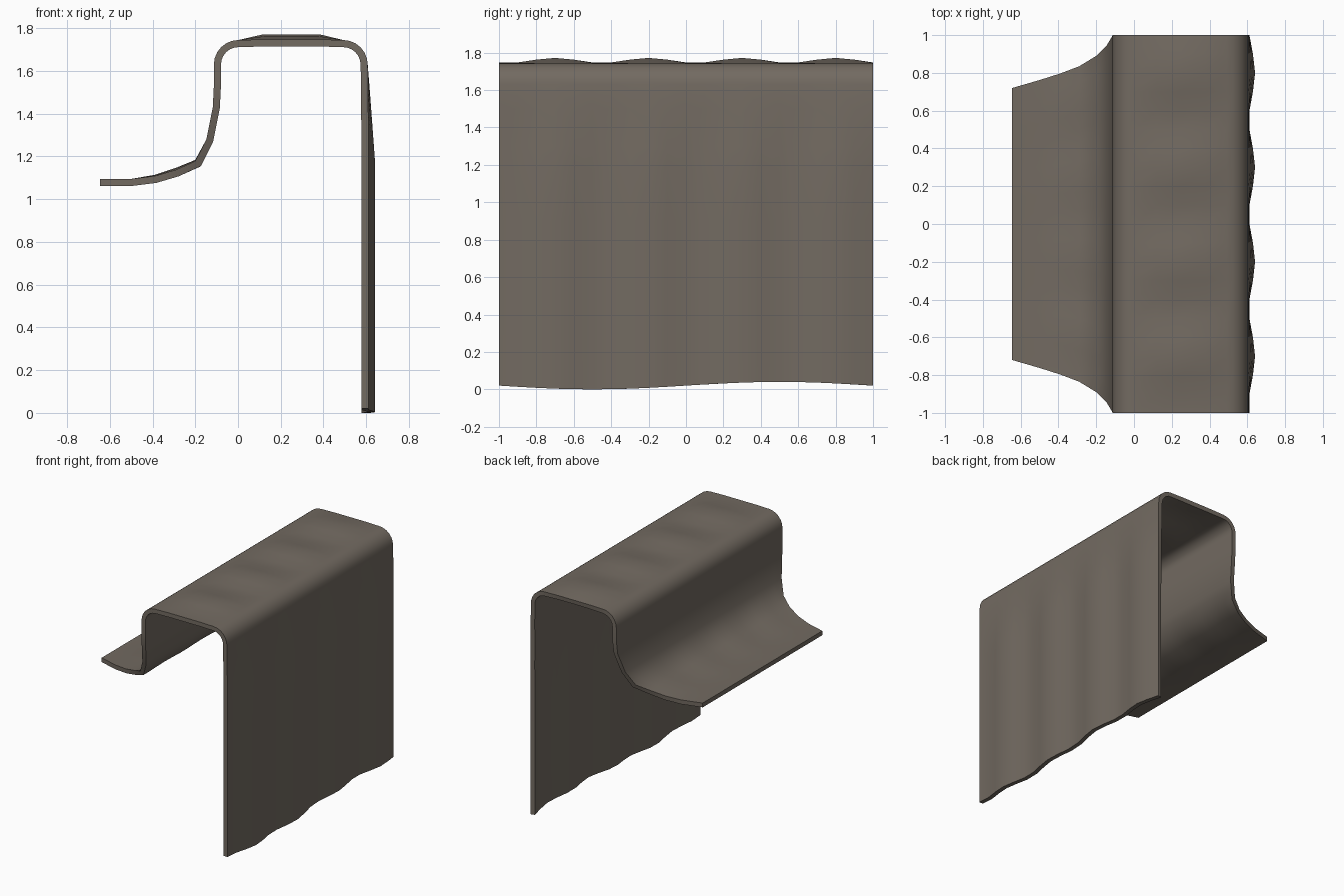
import bpy, bmesh, math

if "Cube" in bpy.data.objects:
    bpy.data.objects.remove(bpy.data.objects["Cube"])

# Outer profile: x, z, half-length in y, ripple height in x, ripple height in z
profile = [
    (-0.645, 1.095, 0.72, 0, 0),
    (-0.50, 1.095, 0.762, 0, 0),
    (-0.39, 1.108, 0.797, 0, 0.006),
    (-0.29, 1.137, 0.835, 0, 0.010),
    (-0.20, 1.178, 0.89, 0, 0.006),
    (-0.148, 1.28, 0.94, 0, 0),
    (-0.118, 1.43, 0.99, 0, 0),
    (-0.113, 1.53, 1.0, 0, 0),
]


# Rounded top corners
def corner(cx, cz, r, start, end, n=6):
    for i in range(n + 1):
        a = math.radians(start + (end - start) * i / n)
        profile.append((cx + r * math.cos(a), cz + r * math.sin(a), 1.0, 0, 0))


corner(0.002, 1.63, 0.115, 180, 90)
profile += [(0.12, 1.745, 1.0, 0, 0.027), (0.25, 1.745, 1.0, 0, 0.027),
            (0.38, 1.745, 1.0, 0, 0.027)]
corner(0.492, 1.63, 0.115, 90, 0)

# Hanging side, ripples growing downwards
for z in (1.5, 1.4, 1.3, 1.18, 0.9, 0.6, 0.3, 0.02):
    profile.append((0.608, z, 1.0, 0.033 * min(1, (1.63 - z) / 0.45), 0))

rows = 20
bm = bmesh.new()
grid = []
for j in range(rows + 1):
    t = -1 + 2 * j / rows
    wave = 0.5 + 0.5 * math.cos(4 * math.pi * (t - 0.3))
    line = []
    for i, (x, z, half, rx, rz) in enumerate(profile):
        hem = 0.02 * math.sin(math.pi * t) if i == len(profile) - 1 else 0
        line.append(bm.verts.new((x + rx * wave, t * half, z + rz * wave + hem)))
    grid.append(line)
for a, b in zip(grid, grid[1:]):
    for i in range(len(profile) - 1):
        bm.faces.new((a[i], a[i + 1], b[i + 1], b[i]))

mesh = bpy.data.meshes.new("draped_sheet")
bm.to_mesh(mesh)
bm.free()
sheet = bpy.data.objects.new("draped_sheet", mesh)
bpy.context.collection.objects.link(sheet)

# Sheet thickness, inwards
solid = sheet.modifiers.new("thickness", 'SOLIDIFY')
solid.thickness = 0.033
solid.offset = -1
solid.use_even_offset = True

bpy.context.view_layer.objects.active = sheet
sheet.select_set(True)
bpy.ops.object.modifier_apply(modifier="thickness")
bpy.ops.object.shade_smooth_by_angle(angle=math.radians(45))

mat = bpy.data.materials.new("brown_grey_cloth")
mat.diffuse_color = (0.17, 0.145, 0.12, 1)
mat.use_nodes = True
mat.node_tree.nodes["Principled BSDF"].inputs["Base Color"].default_value = mat.diffuse_color
mesh.materials.append(mat)
